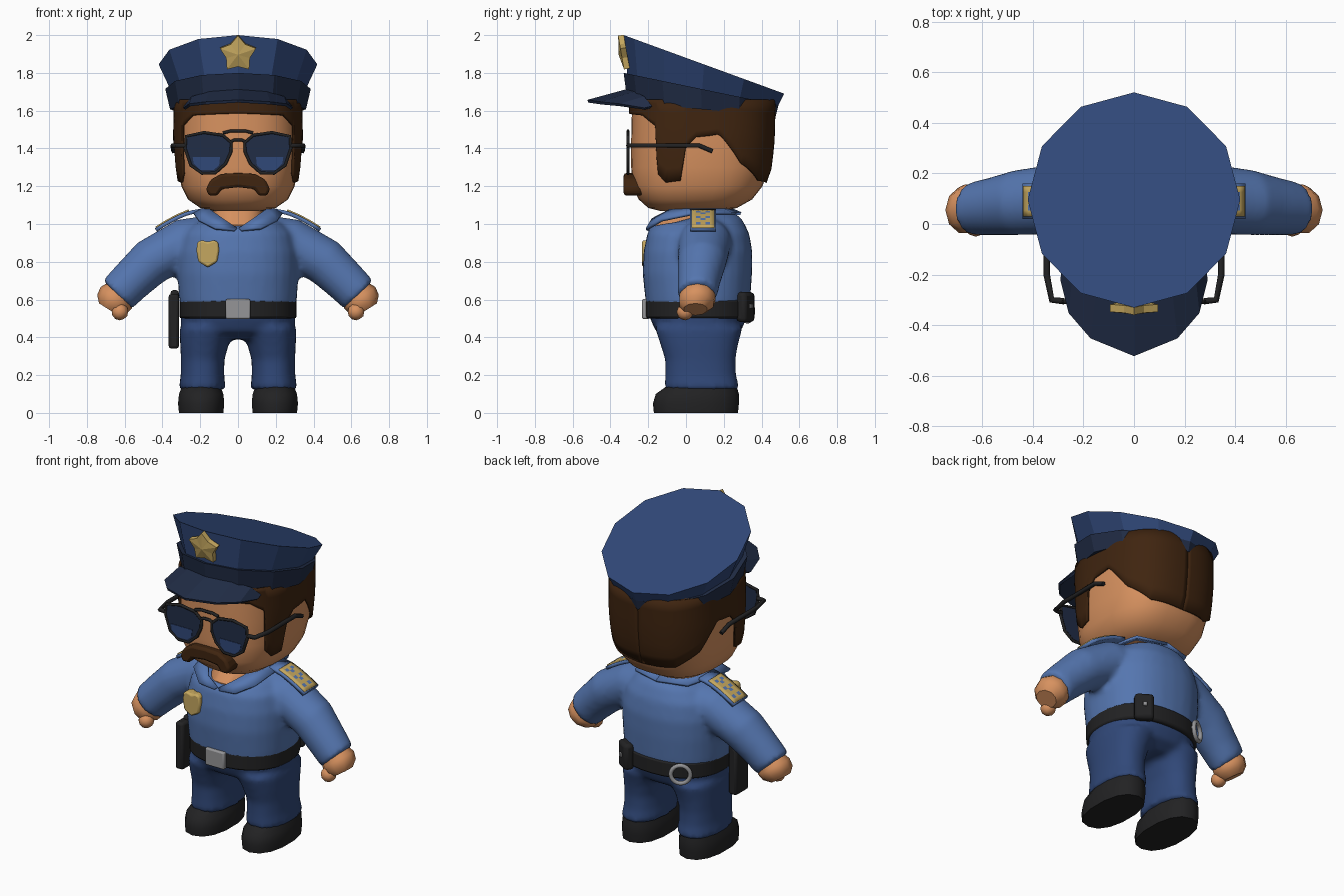
import bpy, bmesh, math
from mathutils import Vector

if "Cube" in bpy.data.objects:
    bpy.data.objects.remove(bpy.data.objects["Cube"])


def material(name, r, g, b):
    m = bpy.data.materials.new(name)
    m.use_nodes = True
    m.diffuse_color = (r, g, b, 1)
    m.node_tree.nodes["Principled BSDF"].inputs["Base Color"].default_value = (r, g, b, 1)
    return m


shirt_blue = material("shirt blue", .09, .18, .43)
navy = material("navy", .03, .065, .19)
dark_navy = material("dark navy", .015, .026, .062)
skin = material("skin", .68, .285, .115)
hair_brown = material("hair brown", .05, .018, .005)
gold = material("gold", .56, .39, .115)
black = material("black", .016, .016, .017)
steel = material("steel", .3, .3, .31)


def finish(name, bm, mats, angle=40):
    """Turn a bmesh into a named object; angle 0 keeps it flat."""
    bmesh.ops.recalc_face_normals(bm, faces=bm.faces)
    me = bpy.data.meshes.new(name)
    bm.to_mesh(me)
    bm.free()
    for m in mats if isinstance(mats, list) else [mats]:
        me.materials.append(m)
    if angle:
        me.shade_smooth()
        me.set_sharp_from_angle(angle=math.radians(angle))
    ob = bpy.data.objects.new(name, me)
    bpy.context.collection.objects.link(ob)
    return ob


def power(v, e):
    return math.copysign(abs(v) ** (2 / e), v)


def oval(rx, yf, yb, zf, zb, cx=0, n=32, e=2.3):
    """Horizontal rounded ring, optionally tilted from front to back."""
    out = []
    for k in range(n):
        a = math.tau * k / n
        s, c = power(math.sin(a), e), power(math.cos(a), e)
        t = (1 - c) / 2
        out.append(Vector((cx + rx * s, yf + (yb - yf) * t, zf + (zb - zf) * t)))
    return out


def tube(path, n=20):
    """Rings around a path in x and z: (x, y, z, radius across, radius in y)."""
    out = []
    for i, (x, y, z, r, ry) in enumerate(path):
        p, q = path[max(i - 1, 0)], path[min(i + 1, len(path) - 1)]
        d = Vector((q[0] - p[0], 0, q[2] - p[2])).normalized()
        side = Vector((-d.z, 0, d.x))
        angles = [math.tau * k / n for k in range(n)]
        out.append([Vector((x, y, z)) + side * r * math.cos(a)
                    + Vector((0, ry * math.sin(a), 0)) for a in angles])
    return out


def add_loft(bm, rings):
    rows = [[bm.verts.new(p) for p in r] for r in rings]
    n = len(rows[0])
    for a, b in zip(rows, rows[1:]):
        for k in range(n):
            bm.faces.new((a[k], a[(k + 1) % n], b[(k + 1) % n], b[k]))
    bm.faces.new(rows[0])
    bm.faces.new(rows[-1])


def loft(name, mats, *lofts, angle=40):
    bm = bmesh.new()
    for rings in lofts:
        add_loft(bm, rings)
    return finish(name, bm, mats, angle)


def grid(name, rows, mats, thick, rule=None, angle=40):
    bm = bmesh.new()
    vs = [[bm.verts.new(p) for p in r] for r in rows]
    for i in range(len(vs) - 1):
        for j in range(len(vs[0]) - 1):
            f = bm.faces.new((vs[i][j], vs[i + 1][j], vs[i + 1][j + 1], vs[i][j + 1]))
            f.material_index = rule(i, j) if rule else 0
    ob = finish(name, bm, mats, angle)
    mod = ob.modifiers.new("thickness", "SOLIDIFY")
    mod.thickness, mod.offset = thick, 0
    return ob


def plate(name, pts, y0, y1, mat, bevel=0):
    """Extrude an outline in x and z from y0 back to y1."""
    bm = bmesh.new()
    f = bm.faces.new([bm.verts.new((x, y0, z)) for x, z in pts])
    ext = bmesh.ops.extrude_face_region(bm, geom=[f])
    for v in ext["geom"]:
        if isinstance(v, bmesh.types.BMVert):
            v.co.y = y1
    ob = finish(name, bm, mat, 30)
    if bevel:
        soften(ob, bevel)
    return ob


def soften(ob, width):
    mod = ob.modifiers.new("bevel", "BEVEL")
    mod.width, mod.segments = width, 2


def fuse(ob):
    """Blend overlapping closed parts into one smooth skin."""
    mod = ob.modifiers.new("fuse", "REMESH")
    mod.mode, mod.voxel_size, mod.use_smooth_shade = "VOXEL", .017, True
    mod = ob.modifiers.new("relax", "SMOOTH")
    mod.iterations = 6


def box(name, size, loc, mat, turn=0, bevel=.015):
    bm = bmesh.new()
    bmesh.ops.create_cube(bm, size=1)
    bmesh.ops.scale(bm, vec=size, verts=bm.verts)
    ob = finish(name, bm, mat, 30)
    ob.location, ob.rotation_euler.z = loc, turn
    soften(ob, bevel)
    return ob


def wire(name, pts, radius, mat, closed=False):
    cu = bpy.data.curves.new(name, "CURVE")
    cu.dimensions, cu.bevel_depth, cu.bevel_resolution = "3D", radius, 1
    cu.use_fill_caps = True
    sp = cu.splines.new("POLY")
    sp.points.add(len(pts) - 1)
    for p, co in zip(sp.points, pts):
        p.co = (*co, 1)
    sp.use_cyclic_u = closed
    cu.materials.append(mat)
    ob = bpy.data.objects.new(name, cu)
    bpy.context.collection.objects.link(ob)


def lookup(table, x):
    """Linear interpolation in rows whose first entry is the key."""
    for a, b in zip(table, table[1:]):
        if x <= b[0]:
            t = max(0, (x - a[0]) / (b[0] - a[0]))
            return [p + (q - p) * t for p, q in zip(a[1:], b[1:])]
    return list(table[-1][1:])


def mirrored(pts):
    return pts + [(-x, z) for x, z in reversed(pts) if x > 0]


# Head: height, half width, front, back
skull = [(1.07, .13, -.14, .2), (1.085, .2, -.2, .27), (1.13, .265, -.25, .35),
         (1.2, .3, -.285, .405), (1.3, .315, -.29, .44), (1.45, .325, -.29, .455),
         (1.66, .32, -.285, .46)]
loft("head", skin, [oval(w, f, b, z, z, e=2.6) for z, w, f, b in skull])

# Hair shell with sideburns, lying just outside the skull
hairline = [(0, 1.585), (40, 1.575), (56, 1.52), (59, 1.27), (68, 1.22), (80, 1.23),
            (82, 1.4), (88, 1.46), (99, 1.475), (119, 1.32), (148, 1.23), (180, 1.22)]


def hair_point(deg, t):
    low = lookup(hairline, abs(deg))[0]
    z = low + (1.66 - low) * t
    w, f, b = (v + o for v, o in zip(lookup(skull, z), (.012, -.008, .008)))
    a = math.radians(deg)
    return (w * power(math.sin(a), 2.6), f + (b - f) * (1 - power(math.cos(a), 2.6)) / 2, z)


grid("hair", [[hair_point(d, t / 6) for t in range(7)] for d in range(-180, 181, 2)],
     hair_brown, .014)

# Moustache
plate("moustache", mirrored([(0, 1.27), (.09, 1.265), (.145, 1.235), (.17, 1.185),
      (.155, 1.15), (.11, 1.15), (.085, 1.185), (0, 1.195)]), -.33, -.23, hair_brown, .015)

# Sunglasses
rim = [(.035, 1.43), (.08, 1.47), (.18, 1.485), (.275, 1.465), (.28, 1.4), (.25, 1.31),
       (.19, 1.268), (.12, 1.27), (.065, 1.32), (.038, 1.38)]
shine = [(.095, 1.355), (.24, 1.355), (.235, 1.32), (.2, 1.285), (.13, 1.285), (.1, 1.31)]
for side, s in (("left", 1), ("right", -1)):
    plate(side + "_lens", [(s * x, z) for x, z in rim], -.311, -.303, dark_navy)
    plate(side + "_lens_shine", [(s * x, z) for x, z in shine], -.314, -.31, navy)
    wire(side + "_lens_rim", [(s * x, -.307, z) for x, z in rim], .009, black, True)
    wire(side + "_temple", [(s * x, y, z) for x, y, z in ((.275, -.305, 1.415),
         (.325, -.3, 1.415), (.345, -.2, 1.415), (.345, .07, 1.415), (.34, .14, 1.385))],
         .013, black)
for z, w in ((1.492, .08), (1.445, .04)):
    wire("glasses_bridge", [(-w, -.307, z - .01), (-w / 2, -.307, z), (w / 2, -.307, z),
                            (w, -.307, z - .01)], .009, black)

# Cap: flared crown, band, peak and star
cap = dict(n=12, e=2)
loft("cap_crown", navy, [oval(.35, -.31, .48, 1.78, 1.61, **cap),
                         oval(.42, -.33, .52, 2, 1.69, **cap)], angle=0)
loft("cap_band", dark_navy, [oval(.36, -.31, .475, 1.645, 1.57, **cap),
                             oval(.385, -.33, .49, 1.8, 1.63, **cap)], angle=0)
peak_in = [(0, -.3, 1.71), (.15, -.27, 1.695), (.24, -.22, 1.67), (.28, -.18, 1.62)]
peak_out = [(0, -.52, 1.65), (.17, -.45, 1.64), (.255, -.35, 1.63), (.285, -.22, 1.61)]
both = [[(-x, y, z) for x, y, z in reversed(r[1:])] + r for r in (peak_in, peak_out)]
grid("cap_peak", both, dark_navy, .015, angle=0)
bm = bmesh.new()
rim_pts = []
for k in range(10):
    a, r = math.tau * k / 10, .066 if k % 2 else .1
    rim_pts.append((r * math.sin(a), r * math.cos(a)))
base, top = [[bm.verts.new((x, y, z)) for x, z in rim_pts] for y in (.02, -.01)]
mid = bm.verts.new((0, -.025, 0))
for k in range(10):
    j = (k + 1) % 10
    bm.faces.new((base[k], base[j], top[j], top[k]))
    bm.faces.new((top[k], top[j], mid))
bm.faces.new(base)
star = finish("cap_star", bm, gold, 0)
star.location, star.rotation_euler.x = (0, -.332, 1.9), math.radians(10)

# Neck
loft("neck", skin, [oval(.13, -.165, .18, .9, 1), oval(.135, -.165, .19, .995, 1.07),
                    oval(.13, -.08, .17, 1.09, 1.1)])

# Shirt: torso and sleeves blended together
torso = [oval(*r) for r in ((.3, -.205, .33, .52, .52), (.312, -.215, .34, .6, .6),
         (.32, -.23, .35, .74, .74), (.318, -.225, .352, .85, .85),
         (.295, -.205, .335, .95, .95), (.23, -.175, .295, 1, 1.03),
         (.15, -.155, .22, .985, 1.08))]
sleeves = [tube([(s * x, y, z, r, q) for x, y, z, r, q in ((.1, .1, .93, .125, .14),
           (.28, .1, .9, .13, .14), (.46, .085, .8, .125, .13), (.56, .07, .705, .114, .115),
           (.64, .06, .625, .108, .105))]) for s in (1, -1)]
fuse(loft("shirt", shirt_blue, torso, *sleeves))

# Shirt collar
col_in = [(.005, -.19, .975), (.08, -.175, 1.025), (.15, -.08, 1.075), (.17, .04, 1.085),
          (.13, .17, 1.09), (0, .21, 1.09)]
col_out = [(.02, -.205, .965), (.12, -.205, .975), (.21, -.13, 1.02), (.235, .04, 1.055),
           (.18, .24, 1.055), (0, .29, 1.055)]
for side, s in (("left", 1), ("right", -1)):
    grid(side + "_collar", [[(s * x, y, z) for x, y, z in r] for r in (col_in, col_out)],
         shirt_blue, .016)

    # Shoulder straps with a pierced gold badge
    line = [(.2, 1.07), (.26, 1.06), (.33, 1.03), (.39, .997), (.435, .968)]

    def strap(x0, x1, n, y0, y1, m, lift):
        xs = [x0 + (x1 - x0) * i / n for i in range(n + 1)]
        return [[(s * x, y0 + (y1 - y0) * j / m, lookup(line, x)[0] + lift)
                 for j in range(m + 1)] for x in xs]
    grid(side + "_shoulder_strap", strap(.2, .435, 6, .02, .16, 1, 0), shirt_blue, .02)
    grid(side + "_shoulder_badge", strap(.26, .435, 9, .03, .15, 5, .012),
         [gold, shirt_blue], .012,
         lambda i, j: int(i in (1, 4, 7) and j in (1, 3) or i in (2, 5) and j == 2))

    # Hands with thumbs
    loft(side + "_hand", skin, tube([(s * x, y, z, r, q) for x, y, z, r, q in (
        (.62, .06, .645, .08, .08), (.645, .06, .61, .1, .1), (.668, .055, .575, .092, .095),
        (.685, .05, .548, .06, .065))], 10))
    bm = bmesh.new()
    bmesh.ops.create_icosphere(bm, subdivisions=2, radius=.045)
    finish(side + "_thumb", bm, skin).location = (s * .625, -.005, .535)

    # Shoes
    loft(side + "_shoe", black, [oval(w, f, b, z, z, s * .195, 14) for w, f, b, z in (
        (.12, -.17, .275, 0), (.125, -.175, .28, .05), (.12, -.16, .28, .1),
        (.1, -.09, .265, .15))])

# Trousers: hips and legs blended together
hips = [oval(w, f, b, z, z) for w, f, b, z in (
    (.2, -.08, .22, .39), (.295, -.16, .29, .43), (.305, -.19, .32, .5), (.305, -.2, .33, .56))]
legs = [[oval(w, f, b, z, z, s * x) for x, w, f, b, z in (
    (.19, .125, -.115, .285, .12), (.188, .115, -.11, .265, .2), (.187, .115, -.11, .262, .28),
    (.178, .128, -.135, .275, .36), (.16, .148, -.165, .3, .45))] for s in (1, -1)]
fuse(loft("trousers", navy, hips, *legs))

# Chest badge
plate("chest_badge", [(-.16 + x, .77 + z) for x, z in mirrored([(0, .135), (.03, .145),
      (.055, .135), (.06, .09), (.05, .03), (0, 0)])], -.232, -.17, gold, .01)

# Belt and the things carried on it
belt = loft("belt", black, [oval(.31, -.215, .345, z, z) for z in (.5, .6)])
soften(belt, .012)
box("belt_buckle", (.13, .04, .105), (0, -.213, .55), steel, bevel=.008)
box("holster", (.055, .13, .29), (-.34, -.03, .485), black)
box("holster_grip", (.045, .07, .12), (-.335, .0, .59), black)
box("belt_pouch", (.11, .06, .16), (.19, .315, .56), black, math.radians(-32), .02)
box("pouch_snap", (.025, .01, .025), (.208, .345, .565), steel, math.radians(-32), .003)
bpy.ops.mesh.primitive_torus_add(major_radius=.055, minor_radius=.013, major_segments=20,
                                 minor_segments=8, location=(-.19, .325, .54))
cuffs = bpy.context.object
cuffs.name = "handcuffs"
cuffs.rotation_euler = Vector((-.5, .85, 0)).to_track_quat("Z", "Y").to_euler()
cuffs.data.materials.append(steel)
cuffs.data.shade_smooth()
